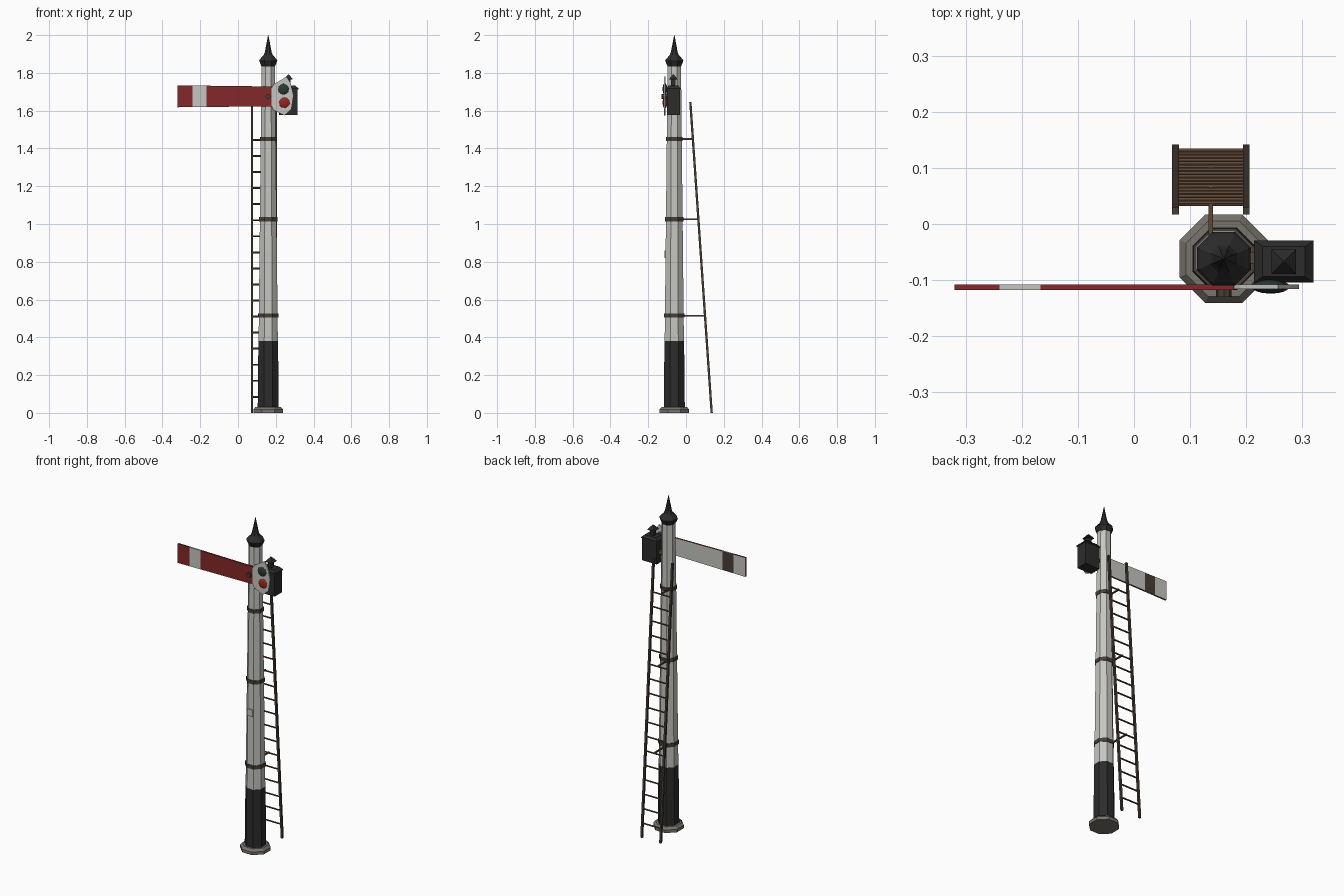
import bpy, bmesh, math
from mathutils import Vector, Matrix

cube = bpy.data.objects.get("Cube")
if cube:
    bpy.data.objects.remove(cube, do_unlink=True)

MX, MY = 0.16, -0.062      # mast axis
FLAT = math.cos(math.pi / 8)


def material(name, *rgb):
    m = bpy.data.materials.new(name)
    m.use_nodes = True
    m.diffuse_color = (*rgb, 1)
    bsdf = m.node_tree.nodes["Principled BSDF"]
    bsdf.inputs["Base Color"].default_value = (*rgb, 1)
    bsdf.inputs["Roughness"].default_value = 0.8
    return m


white = material("white paint", 0.56, 0.56, 0.53)
black = material("black paint", 0.025, 0.025, 0.026)
red = material("red paint", 0.23, 0.022, 0.022)
brown = material("dark brown", 0.065, 0.048, 0.036)
rust = material("rusty iron", 0.11, 0.062, 0.035)
stone = material("grey stone", 0.19, 0.175, 0.15)
red_glass = material("red glass", 0.30, 0.02, 0.016)
green_glass = material("dark green glass", 0.025, 0.04, 0.035)


def finish(name, bm, *mats):
    bmesh.ops.recalc_face_normals(bm, faces=bm.faces)
    me = bpy.data.meshes.new(name)
    bm.to_mesh(me)
    bm.free()
    for m in mats:
        me.materials.append(m)
    ob = bpy.data.objects.new(name, me)
    bpy.context.collection.objects.link(ob)
    return ob


def box_bm(lo, hi):
    bm = bmesh.new()
    bmesh.ops.create_cube(bm, size=1)
    for v in bm.verts:
        v.co = [(a + b) / 2 + c * (b - a) for a, b, c in zip(lo, hi, v.co)]
    return bm


def box(name, lo, hi, mat):
    return finish(name, box_bm(lo, hi), mat)


def lathe(name, profile, mat, sides=8, at=(MX, MY), squash=1):
    """Stack of flat-sided rings; profile holds (half width, height)."""
    bm = bmesh.new()
    rings = []
    for half, z in profile:
        r = half / math.cos(math.pi / sides)
        angles = [(i + 0.5) * math.tau / sides for i in range(sides)]
        rings.append([bm.verts.new((at[0] + r * math.cos(a),
                                    at[1] + r * squash * math.sin(a), z)) for a in angles])
    for a, b in zip(rings, rings[1:]):
        for i in range(sides):
            j = (i + 1) % sides
            bm.faces.new((a[i], a[j], b[j], b[i]))
    bm.faces.new(rings[0])
    bm.faces.new(rings[-1])
    return finish(name, bm, mat)


def rod(name, start, end, radius, mat, sides=6):
    start, end = Vector(start), Vector(end)
    d = end - start
    bm = bmesh.new()
    bmesh.ops.create_cone(bm, cap_ends=True, segments=sides, radius1=radius,
                          radius2=radius, depth=d.length,
                          matrix=Matrix.Translation((start + end) / 2)
                          @ d.to_track_quat('Z', 'Y').to_matrix().to_4x4())
    return finish(name, bm, mat)


def mast_half(z):
    return 0.055 - 0.0195 * z / 1.84


# Mast
lathe("base_plinth", [(0.079, 0), (0.079, 0.018), (0.067, 0.032)], stone)
lathe("mast_foot", [(mast_half(z) + 0.001, z) for z in (0.03, 0.38)], black)
lathe("mast_shaft", [(mast_half(z), z) for z in (0.38, 1.84)], white)
lathe("finial", [(0.036, 1.835), (0.048, 1.864), (0.044, 1.872), (0.024, 1.895),
                 (0.018, 1.91), (0.001, 2.0)], black)
box("number_plate", (MX - 0.018, -0.115, 0.82), (MX + 0.018, -0.107, 0.86), white)

# Ladder
LX, HALF, TOP, FOOT_Y, TOP_Y = 0.137, 0.063, 1.645, 0.136, 0.023


def ladder_y(z):
    return FOOT_Y + (TOP_Y - FOOT_Y) * z / TOP


for side, x in (("right", LX - HALF), ("left", LX + HALF)):
    bm = box_bm((x - 0.006, -0.006, 0), (x + 0.006, 0.006, TOP))
    for v in bm.verts:
        v.co.y += ladder_y(v.co.z)
    finish("ladder_rail_" + side, bm, brown)
for k in range(1, 18):
    z = 0.085 * k
    rod("ladder_rung", (LX - HALF, ladder_y(z), z), (LX + HALF, ladder_y(z), z), 0.005, rust)

# Bands and ladder stays
for z in (0.515, 1.025, 1.45):
    h = mast_half(z) + 0.004
    lathe("mast_band", [(h, z - 0.011), (h, z + 0.011)], brown)
    box("ladder_stay", (LX - 0.004, MY + 0.03, z - 0.004),
        (LX + 0.004, ladder_y(z), z + 0.004), rust)

# Signal arm, striped across and pale behind
STRIPE = (-0.24, -0.167)
bm = box_bm((-0.32, -0.118, 1.618), (0.178, -0.108, 1.734))
for v in bm.verts:
    if v.co.x > 0:
        v.co.z += 0.005 if v.co.z < 1.67 else -0.006
for x in STRIPE:
    bmesh.ops.bisect_plane(bm, geom=bm.verts[:] + bm.edges[:] + bm.faces[:],
                           plane_co=(x, 0, 0), plane_no=(1, 0, 0))
bm.normal_update()
for f in bm.faces:
    striped = STRIPE[0] < f.calc_center_median().x < STRIPE[1]
    if f.normal.y > 0.5:
        f.material_index = 2 if striped else 1
    else:
        f.material_index = 1 if striped else 0
finish("signal_arm", bm, red, white, brown)
rod("arm_pivot", (MX, -0.13, 1.675), (MX, -0.085, 1.675), 0.014, brown, 8)

# Spectacle plate and its lenses
bm = bmesh.new()
outline = [(0.17, 1.64), (0.188, 1.603), (0.246, 1.575), (0.283, 1.608),
           (0.294, 1.68), (0.279, 1.745), (0.257, 1.78), (0.19, 1.74), (0.17, 1.71)]
face = bm.faces.new([bm.verts.new((x, -0.1155, z)) for x, z in outline])
ext = bmesh.ops.extrude_face_region(bm, geom=[face])
bmesh.ops.translate(bm, vec=(0, 0.0075, 0),
                    verts=[g for g in ext["geom"] if isinstance(g, bmesh.types.BMVert)])
finish("spectacle_plate", bm, white)
for name, x, z, mat in (("green_lens", 0.241, 1.714, green_glass),
                        ("red_lens", 0.246, 1.643, red_glass)):
    bm = bmesh.new()
    bmesh.ops.create_uvsphere(bm, u_segments=12, v_segments=8, radius=0.031)
    for v in bm.verts:
        v.co = (x + v.co.x, -0.1115 + v.co.z * 0.4, z + v.co.y)
    finish(name, bm, mat)

# Lamp
LAMP = (0.267, -0.067)
box("lamp_bracket", (MX, -0.07, 1.635), (0.22, -0.05, 1.655), rust)
lathe("lamp_body", [(0.049, 1.578), (0.049, 1.712), (0.053, 1.712), (0.053, 1.718),
                    (0.038, 1.732)], black, 4, LAMP, 0.71)
lathe("lamp_chimney", [(0.012, 1.725), (0.012, 1.768)], black, 4, LAMP)
lathe("chimney_cap", [(0.022, 1.764), (0.022, 1.768), (0.002, 1.792)], black, 4, LAMP)
